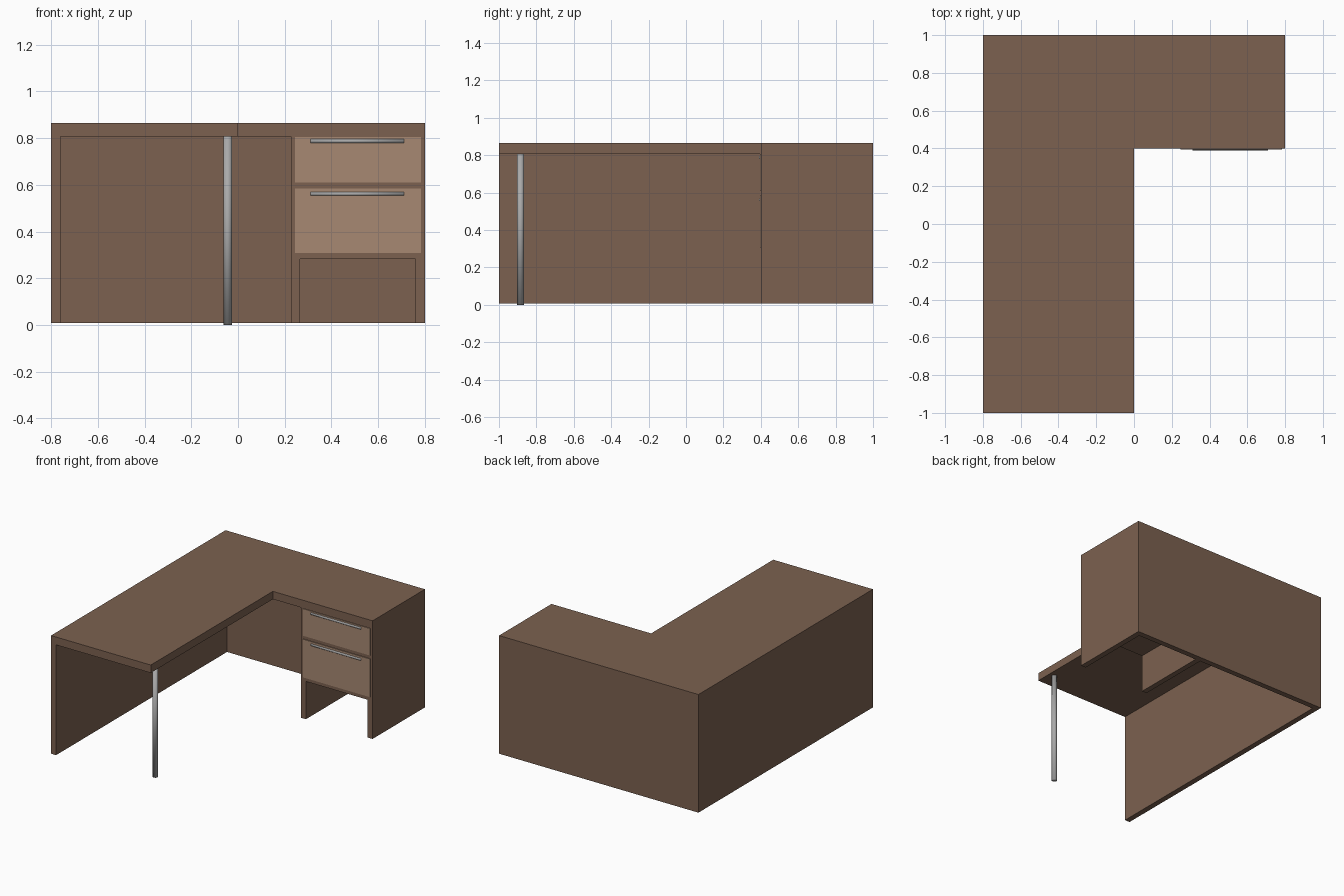
import bpy
import bmesh
from math import pi
from mathutils import Matrix, Vector

default_cube = bpy.data.objects.get("Cube")
if default_cube:
    bpy.data.objects.remove(default_cube, do_unlink=True)


def make_material(name, colour, metallic=0.0, roughness=0.6):
    mat = bpy.data.materials.new(name)
    mat.use_nodes = True
    mat.diffuse_color = (*colour, 1)
    mat.metallic, mat.roughness = metallic, roughness
    shader = mat.node_tree.nodes["Principled BSDF"]
    shader.inputs["Base Color"].default_value = (*colour, 1)
    shader.inputs["Metallic"].default_value = metallic
    shader.inputs["Roughness"].default_value = roughness
    return mat


DARK_WOOD = make_material("dark wood", (0.2, 0.12, 0.08))
LIGHT_WOOD = make_material("light wood", (0.39, 0.25, 0.17))
STEEL = make_material("brushed steel", (0.4, 0.4, 0.4), 1.0, 0.3)


def add_object(name, bm, mat, smooth=False):
    bmesh.ops.recalc_face_normals(bm, faces=bm.faces)
    mesh = bpy.data.meshes.new(name)
    for face in bm.faces:
        face.smooth = smooth
    bm.to_mesh(mesh)
    bm.free()
    mesh.materials.append(mat)
    obj = bpy.data.objects.new(name, mesh)
    bpy.context.collection.objects.link(obj)
    return obj


def box(name, low, high, mat):
    low, high = Vector(low), Vector(high)
    bm = bmesh.new()
    place = Matrix.Translation((low + high) / 2) @ Matrix.Diagonal((*(high - low), 1))
    bmesh.ops.create_cube(bm, size=1, matrix=place)
    return add_object(name, bm, mat)


def rod(name, centre, radius, length, mat, along_x=False):
    bm = bmesh.new()
    turn = Matrix.Rotation(pi / 2 if along_x else 0, 4, "Y")
    bmesh.ops.create_cone(bm, cap_ends=True, segments=20, radius1=radius, radius2=radius,
                          depth=length, matrix=Matrix.Translation(centre) @ turn)
    return add_object(name, bm, mat, smooth=True)


FLOOR, UNDER, TOP = 0.008, 0.808, 0.865
BOARD = 0.04       # panel thickness
FRONT = 0.4        # front plane of the drawer wing

# L-shaped worktop
outline = [(-0.8, -1), (0, -1), (0, FRONT), (0.8, FRONT), (0.8, 1), (-0.8, 1)]
bm = bmesh.new()
base = bm.faces.new([bm.verts.new((x, y, UNDER)) for x, y in outline])
raised = bmesh.ops.extrude_face_region(bm, geom=[base])["geom"]
bmesh.ops.translate(bm, vec=(0, 0, TOP - UNDER),
                    verts=[v for v in raised if isinstance(v, bmesh.types.BMVert)])
add_object("worktop", bm, DARK_WOOD)

# Upright panels
box("right_panel", (-0.8, -1, FLOOR), (-0.8 + BOARD, 1, UNDER), DARK_WOOD)
box("back_panel", (-0.8 + BOARD, 1 - BOARD, FLOOR), (0.8 - BOARD, 1, UNDER), DARK_WOOD)
box("left_panel", (0.8 - BOARD, FRONT, FLOOR), (0.8, 1, UNDER), DARK_WOOD)
box("divider_panel", (0.226, FRONT, FLOOR), (0.265, 1 - BOARD, UNDER), DARK_WOOD)

# Drawer cabinet hung between divider and left panel
box("drawer_cabinet", (0.265, FRONT, 0.282), (0.8 - BOARD, 1 - BOARD, UNDER), DARK_WOOD)

# Drawer fronts and their bar handles
for label, bottom, top, grip in (("upper", 0.61, 0.806, 0.788), ("lower", 0.308, 0.585, 0.562)):
    box(label + "_drawer_front", (0.245, FRONT - 0.005, bottom), (0.783, FRONT + 0.004, top), LIGHT_WOOD)
    rod(label + "_drawer_handle", (0.51, FRONT - 0.001, grip), 0.009, 0.4, STEEL, along_x=True)

# Metal post under the free corner
rod("front_leg", (-0.044, -0.885, UNDER / 2), 0.0185, UNDER, STEEL)
